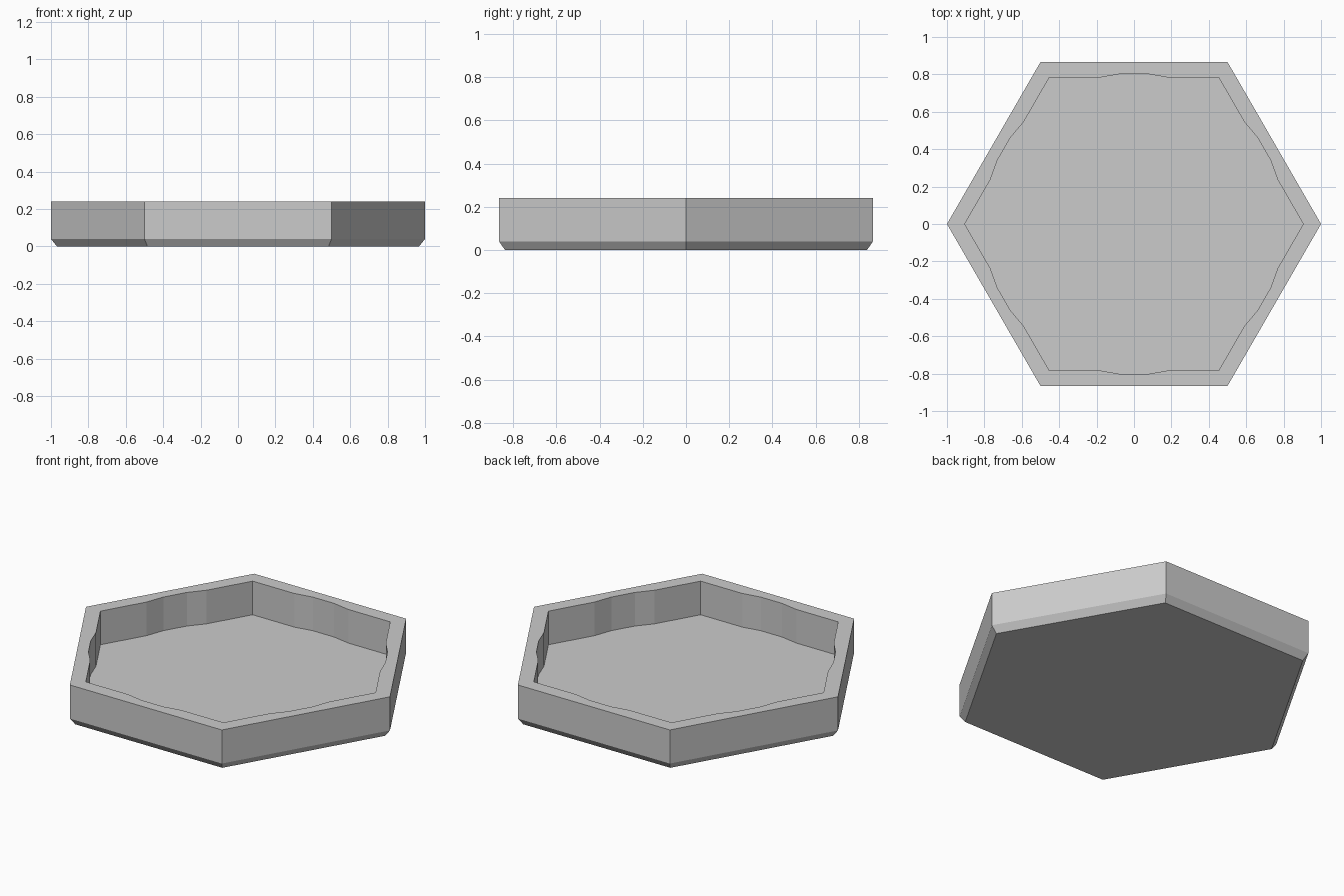
import bpy
import bmesh
from math import cos, sin, radians
from mathutils import Vector

cube = bpy.data.objects.get("Cube")
if cube:
    bpy.data.objects.remove(cube, do_unlink=True)

HEIGHT, FLOOR, CHAMFER = 0.24, 0.04, 0.04
OUTER, BASE, INNER = 1.0, 0.968, 0.905


def polar(radius, degrees):
    a = radians(degrees)
    return Vector((radius * cos(a), radius * sin(a), 0))


def hexagon(radius):
    return [polar(radius, 60 * i) for i in range(6)]


def recess_outline():
    """Hexagon whose sides each swell outward in a shallow arc."""
    apothem = INNER * cos(radians(30))
    side = [(apothem, -0.178), (0.803, -0.07), (0.803, 0.07), (apothem, 0.178)]
    points = []
    for i in range(6):
        points.append(polar(INNER, 60 * i))
        normal, along = polar(1, 60 * i + 30), polar(1, 60 * i + 120)
        points += [normal * n + along * t for n, t in side]
    return points


def add_loop(bm, points, z):
    return [bm.verts.new((p.x, p.y, z)) for p in points]


def bridge(bm, lower, upper):
    n = len(lower)
    for i in range(n):
        j = (i + 1) % n
        bm.faces.new((lower[i], lower[j], upper[j], upper[i]))


bm = bmesh.new()

# Underside, chamfer and outer wall
bottom = add_loop(bm, hexagon(BASE), 0)
shoulder = add_loop(bm, hexagon(OUTER), CHAMFER)
rim = add_loop(bm, hexagon(OUTER), HEIGHT)
bm.faces.new(bottom[::-1])
bridge(bm, bottom, shoulder)
bridge(bm, shoulder, rim)

# Recess wall and floor
outline = recess_outline()
lip = add_loop(bm, outline, HEIGHT)
floor = add_loop(bm, outline, FLOOR)
bridge(bm, lip, floor)
bm.faces.new(floor)

# Flat rim, one face per side
step = len(lip) // 6
for i in range(6):
    inner = [lip[(i * step + k) % len(lip)] for k in range(step + 1)]
    bm.faces.new([rim[i], rim[(i + 1) % 6]] + inner[::-1])

bmesh.ops.recalc_face_normals(bm, faces=bm.faces)
mesh = bpy.data.meshes.new("hexagonal_tray")
bm.to_mesh(mesh)
bm.free()

# Single plain grey
grey = bpy.data.materials.new("light_grey")
grey.use_nodes = True
colour = (0.6, 0.6, 0.6, 1)
grey.diffuse_color = colour
grey.node_tree.nodes["Principled BSDF"].inputs["Base Color"].default_value = colour
mesh.materials.append(grey)

tray = bpy.data.objects.new("hexagonal_tray", mesh)
bpy.context.collection.objects.link(tray)
